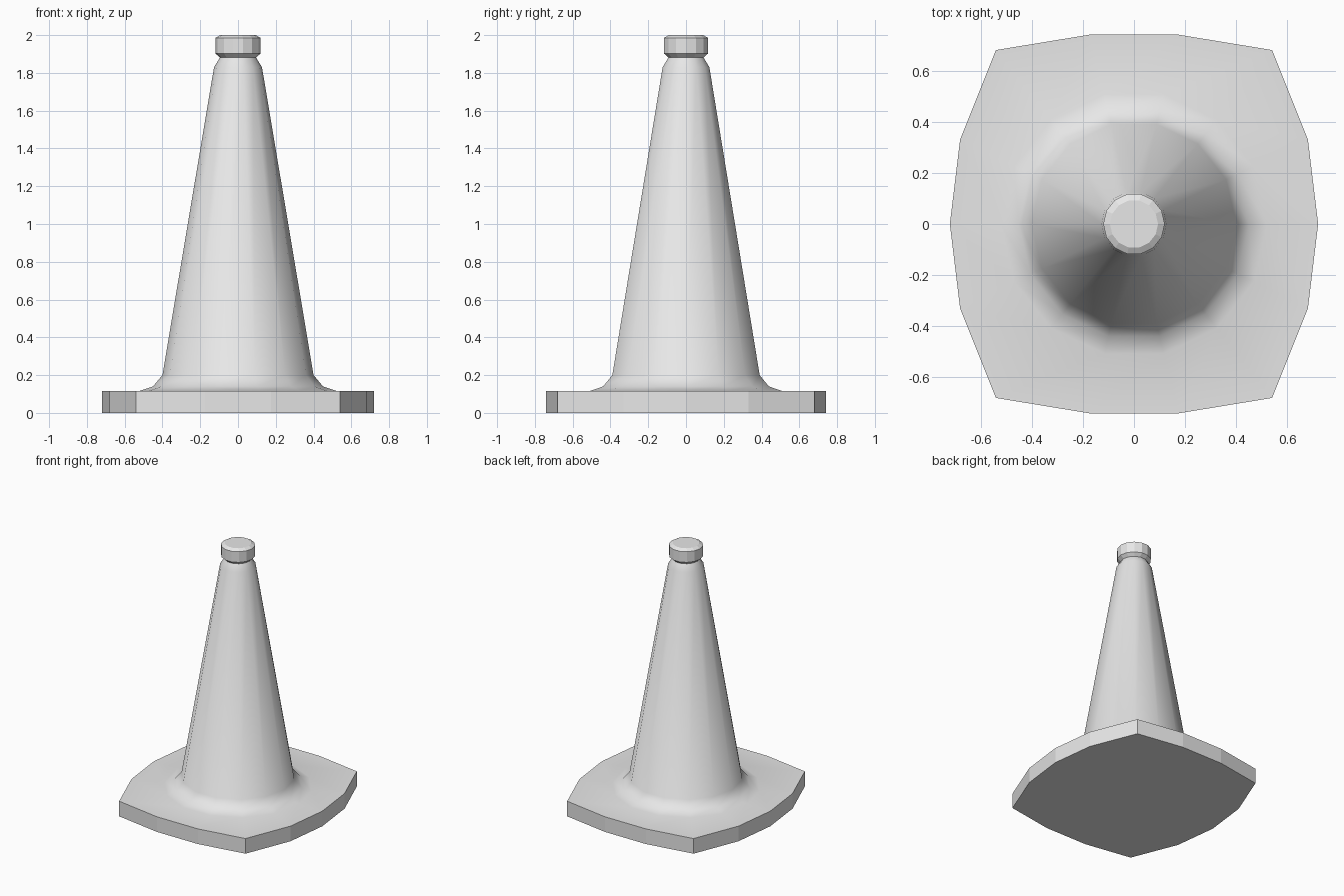
import bpy
import bmesh
from math import cos, sin, tau

SIDES = 14

cube = bpy.data.objects.get("Cube")
if cube:
    bpy.data.objects.remove(cube, do_unlink=True)

grey = bpy.data.materials.new("light_grey")
grey.use_nodes = True
grey.diffuse_color = (0.8, 0.8, 0.8, 1)
grey.node_tree.nodes["Principled BSDF"].inputs["Base Color"].default_value = (0.8, 0.8, 0.8, 1)


def circle(radius, z):
    return [(radius * cos(tau * i / SIDES), radius * sin(tau * i / SIDES), z)
            for i in range(SIDES)]


def loft(name, rings, smooth_from=None):
    """Skin a stack of rings; bands from index smooth_from on are smooth."""
    bm = bmesh.new()
    loops = [[bm.verts.new(p) for p in ring] for ring in rings]
    bm.faces.new(loops[0][::-1])
    bm.faces.new(loops[-1])
    for band, (low, high) in enumerate(zip(loops, loops[1:])):
        for i in range(SIDES):
            j = (i + 1) % SIDES
            face = bm.faces.new((low[i], low[j], high[j], high[i]))
            face.smooth = smooth_from is not None and band >= smooth_from
    # Keep borders between flat and smooth faces crisp
    for edge in bm.edges:
        edge.smooth = all(f.smooth for f in edge.link_faces)
    bmesh.ops.recalc_face_normals(bm, faces=bm.faces)
    mesh = bpy.data.meshes.new(name)
    bm.to_mesh(mesh)
    bm.free()
    mesh.materials.append(grey)
    obj = bpy.data.objects.new(name, mesh)
    bpy.context.collection.objects.link(obj)
    return obj


# Bulged square foot outline: one quadrant mirrored to all four
quadrant = [(0.72, 0), (0.68, 0.33), (0.54, 0.68), (0.175, 0.74)]
half = quadrant + [(-x, y) for x, y in quadrant[::-1]]
outline = half + [(x, -y) for x, y in half[-2:0:-1]]

# Foot plate flowing into the flared cone
foot = [[(x, y, z) for x, y in outline] for z in (0, 0.117)]
cone_profile = [(0.52, 0.117), (0.45, 0.14), (0.40, 0.2),
                (0.127, 1.83), (0.095, 1.882)]
loft("cone_and_foot", foot + [circle(r, z) for r, z in cone_profile], 1)

# Faceted cap with chamfered rims
cap_profile = [(0.095, 1.88), (0.12, 1.903), (0.12, 1.985), (0.094, 2.0)]
loft("cap", [circle(r, z) for r, z in cap_profile])
